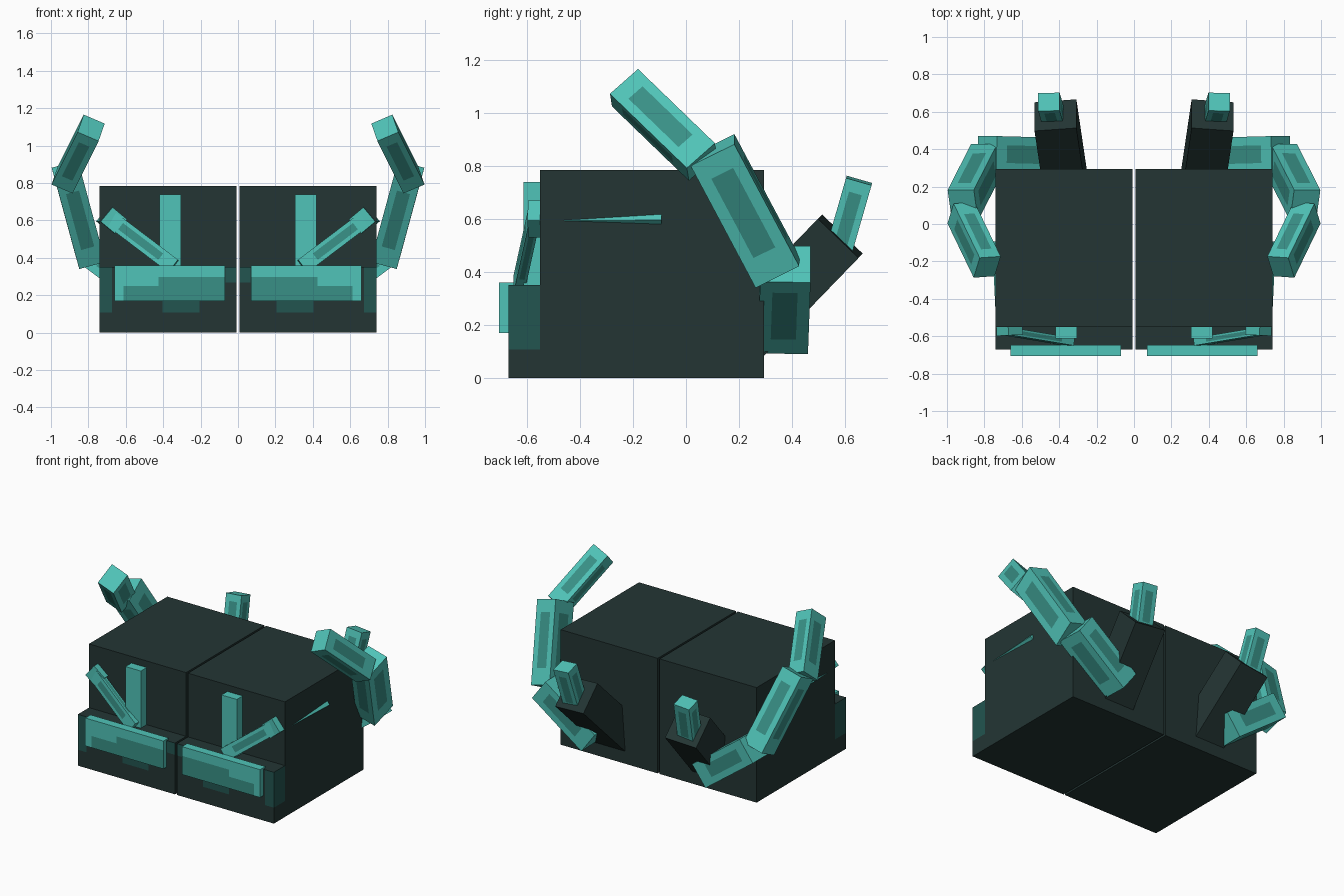
import bpy, bmesh
from mathutils import Vector, Matrix

cube = bpy.data.objects.get("Cube")
if cube:
    bpy.data.objects.remove(cube, do_unlink=True)


def material(name, rgb):
    m = bpy.data.materials.new(name)
    m.use_nodes = True
    m.diffuse_color = (*rgb, 1)
    m.node_tree.nodes["Principled BSDF"].inputs["Base Color"].default_value = (*rgb, 1)
    return m


CHARCOAL = material("charcoal", (.017, .036, .034))
LIGHT = material("light_teal", (.08, .55, .48))
MID = material("mid_teal", (.04, .28, .24))
DEEP = material("deep_teal", (.016, .09, .08))


def block(name, frame, size, mats, cuts=(), rule=None):
    """Mirrored pair of boxes; cuts are (axis, position) in unit box space."""
    for side, s in (("left", 1), ("right", -1)):
        bm = bmesh.new()
        bmesh.ops.create_cube(bm, size=1)
        for axis, pos in cuts:
            co, no = Vector(), Vector()
            co[axis], no[axis] = pos, 1
            bmesh.ops.bisect_plane(bm, geom=bm.verts[:] + bm.edges[:] + bm.faces[:],
                                   plane_co=co, plane_no=no)
        bm.normal_update()
        if rule:
            for f in bm.faces:
                f.material_index = int(rule(f.calc_center_median(), f.normal))
        bm.transform(Matrix.Diagonal((s, 1, 1, 1)) @ frame @ Matrix.Diagonal((*size, 1)))
        bmesh.ops.recalc_face_normals(bm, faces=bm.faces[:])
        mesh = bpy.data.meshes.new(f"{side}_{name}")
        bm.to_mesh(mesh)
        bm.free()
        for m in mats:
            mesh.materials.append(m)
        bpy.context.collection.objects.link(bpy.data.objects.new(f"{side}_{name}", mesh))


def box(name, lo, hi, mats, cuts=(), rule=None):
    lo, hi = Vector(lo), Vector(hi)
    block(name, Matrix.Translation((lo + hi) / 2), hi - lo, mats, cuts, rule)


# Darker worn patch in the middle of each long side
PATCH_CUTS = [(0, -.25), (0, .25), (1, -.25), (1, .25), (2, -.3), (2, .35)]


def worn(c, n):
    return abs(n.z) < .5 and -.3 < c.z < .35 and min(abs(c.x), abs(c.y)) < .2


def bar(name, start, end, ref, width, depth, mats=(MID, LIGHT), plain=False):
    """Box along start-end, its width lying in the ref direction."""
    a, b = Vector(start), Vector(end)
    z = (b - a).normalized()
    r = Vector(ref)
    x = (r - z * r.dot(z)).normalized()
    frame = Matrix((x, z.cross(x), z)).transposed().to_4x4()
    frame.translation = (a + b) / 2
    size = (width, depth, (b - a).length)
    if plain:
        block(name, frame, size, mats)
    else:
        block(name, frame, size, mats, PATCH_CUTS, worn)


# Main bodies, with a low step along the front
box("body", (.007, -.55, 0), (.74, .295, .785), [CHARCOAL])


def step_patch(c, n):
    return c.z > -.2 and abs(n.z) < .5 and (
        n.x > .5 or n.y < -.5 and (c.x > .4 or -.24 < c.x < .04 or c.x < -.4 and c.z > .25))


box("front_step", (.007, -.67, 0), (.74, -.55, .35), [CHARCOAL, DEEP],
    [(2, -.19), (2, .27), (0, -.42), (0, -.23), (0, .04), (0, .41)], step_patch)

# Front plate: darker lower field
box("front_plate", (.07, -.705, .17), (.66, -.648, .36), [LIGHT, MID],
    [(2, .17), (2, -.08), (0, .1), (0, .42)],
    lambda c, n: abs(n.y) > .5 and c.z < .17 and (c.x < .1 or c.x < .42 and c.z < -.08))

# Upright and slanted bars above the step
box("upright_bar", (.305, -.613, .34), (.42, -.545, .74), [LIGHT])
bar("slanted_bar", (.345, -.63, .355), (.675, -.575, .605), (0, 1, 0), .04, .085,
    (LIGHT, MID))
bar("side_bar", (.664, -.595, .6), (.688, -.09, .602), (.77, 0, .64), .1, .1,
    (LIGHT, MID))

# Rear blocks with a small prong
bar("rear_block", (.365, .21, .15), (.42, .582, .535), (1, 0, 0), .225, .213,
    [CHARCOAL], plain=True)
bar("rear_prong", (.43, .568, .45), (.455, .653, .745), (1, 0, 0), .115, .1,
    (LIGHT, MID))

# Three-part side arms
bar("lower_arm", (.42, .365, .16), (.785, .375, .43), (0, 1, 0), .19, .17, (LIGHT, MID))
bar("middle_arm", (.79, .345, .4), (.915, .1, .86), (1, 0, -.28), .145, .185, (LIGHT, MID))
bar("upper_arm", (.925, .06, .815), (.785, -.23, 1.095), (.115, 0, .04), .122, .145,
    (LIGHT, MID))
